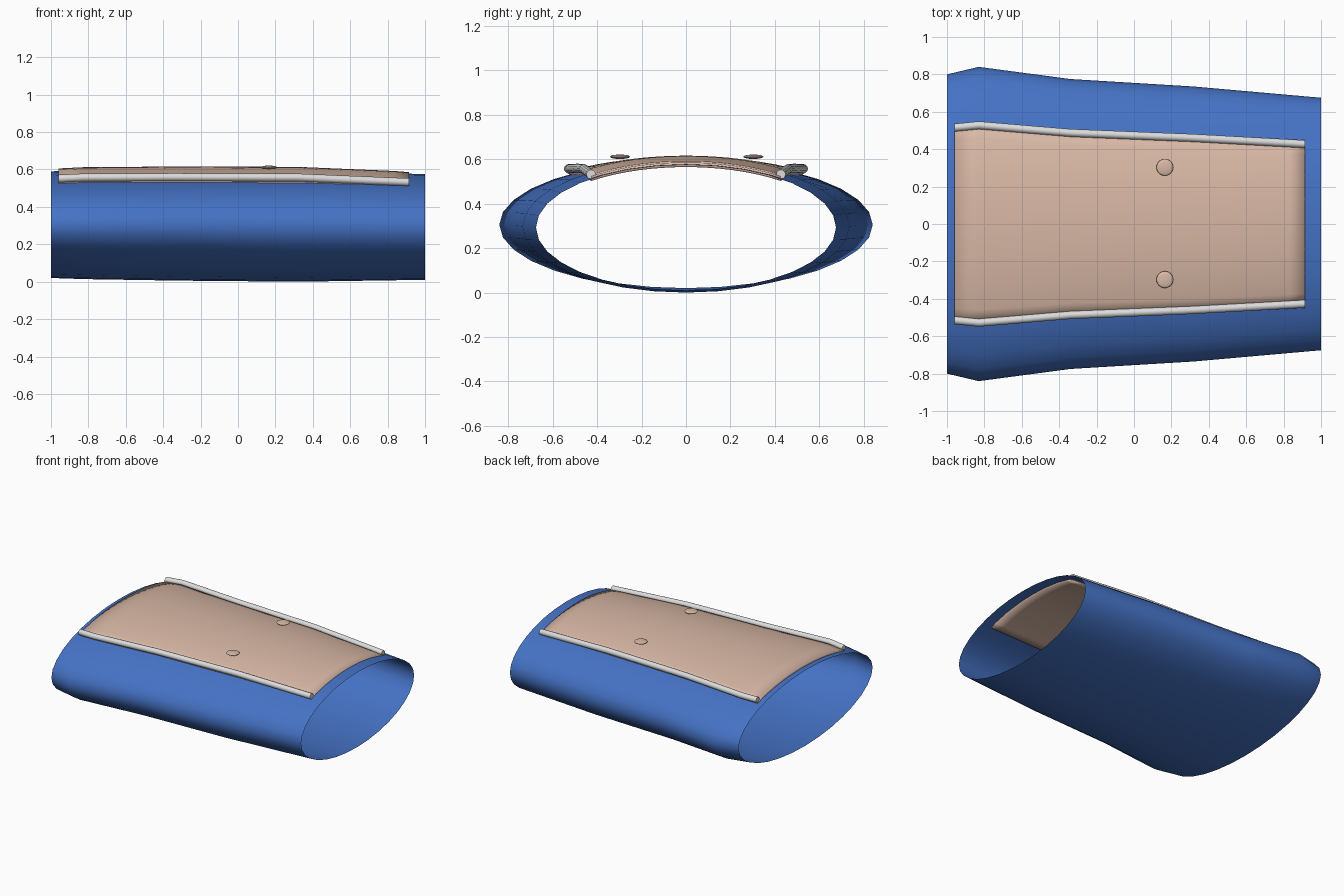
import bpy, bmesh, math
from mathutils import Vector

if "Cube" in bpy.data.objects:
    bpy.data.objects.remove(bpy.data.objects["Cube"])


def material(name, rgb):
    m = bpy.data.materials.new(name)
    m.diffuse_color = (*rgb, 1)
    m.use_nodes = True
    m.node_tree.nodes["Principled BSDF"].inputs["Base Color"].default_value = m.diffuse_color
    return m


BLUE = material("blue", (0.06, 0.17, 0.56))
TAN = material("tan", (0.69, 0.48, 0.38))
GREY = material("light grey", (0.72, 0.72, 0.72))

# Sleeve stations: x, half width, bottom z, top z
STATIONS = [(-1, 0.80, 0.02, 0.59), (-0.83, 0.84, 0.014, 0.596),
            (-0.34, 0.775, 0.006, 0.598), (0.32, 0.735, 0.0, 0.596),
            (1, 0.675, 0.01, 0.575)]


def section(x):
    """Half width, bottom and top of the sleeve at x."""
    for a, b in zip(STATIONS, STATIONS[1:]):
        if x <= b[0]:
            t = (x - a[0]) / (b[0] - a[0])
            return [p + (q - p) * t for p, q in zip(a[1:], b[1:])]


def top_z(x, y):
    """Height of the sleeve's upper surface."""
    w, lo, hi = section(x)
    return (lo + hi) / 2 + (hi - lo) / 2 * math.sqrt(1 - (y / w) ** 2)


def loft(name, rings, mat, caps=True):
    """Skin closed rings of points into a smooth tube."""
    bm = bmesh.new()
    rows = [[bm.verts.new(p) for p in ring] for ring in rings]
    n = len(rows[0])
    for a, b in zip(rows, rows[1:]):
        for i in range(n):
            j = (i + 1) % n
            bm.faces.new((a[i], a[j], b[j], b[i]))
    if caps:
        for row in (rows[0], rows[-1]):
            if n > 20:  # bridge the thin panel end as a strip
                for i in range(n // 2 - 1):
                    bm.faces.new((row[i], row[i + 1], row[n - 2 - i], row[n - 1 - i]))
            else:
                bm.faces.new(row)
    bmesh.ops.recalc_face_normals(bm, faces=bm.faces)
    for f in bm.faces:
        f.smooth = True
    me = bpy.data.meshes.new(name)
    bm.to_mesh(me)
    bm.free()
    ob = bpy.data.objects.new(name, me)
    bpy.context.collection.objects.link(ob)
    me.materials.append(mat)
    return ob


# Open sleeve, a single skin
SEG = 32
rings = []
for x, w, lo, hi in STATIONS:
    rings.append([(x, w * math.cos(k * math.tau / SEG),
                   (lo + hi) / 2 + (hi - lo) / 2 * math.sin(k * math.tau / SEG))
                  for k in range(SEG)])
loft("sleeve", rings, BLUE, caps=False)

# Curved panel set through the top of the sleeve: x, half width, rise
PANEL = [(-0.96, 0.515, 0.014), (-0.83, 0.525, 0.016), (-0.34, 0.485, 0.018),
         (0.32, 0.46, 0.018), (0.83, 0.43, 0.012), (0.915, 0.425, 0.008)]
COLS = 16
rings = []
for x, w, rise in PANEL:
    ys = [w * (2 * k / COLS - 1) for k in range(COLS + 1)]
    rings.append([(x, y, top_z(x, y) + rise) for y in ys] +
                 [(x, y, top_z(x, y) - 0.013) for y in reversed(ys)])
loft("panel", rings, TAN)

# Rails along both long edges of the panel
RAIL = [(-0.96, 0.515, 0.551), (-0.83, 0.528, 0.557), (-0.34, 0.487, 0.559),
        (0.32, 0.46, 0.557), (0.915, 0.427, 0.532)]
for side, label in ((-1, "front_rail"), (1, "back_rail")):
    rings = [[(x, side * y + 0.021 * math.cos(k * math.tau / 12),
               z + 0.021 * math.sin(k * math.tau / 12)) for k in range(12)]
             for x, y, z in RAIL]
    loft(label, rings, GREY)
    bpy.context.view_layer.objects.active = bpy.data.objects[label]
    bpy.data.objects[label].select_set(True)
    bpy.ops.object.shade_smooth_by_angle(angle=math.radians(40))
    bpy.data.objects[label].select_set(False)

# Two flat buttons
for y, label in ((-0.297, "front_button"), (0.303, "back_button")):
    bpy.ops.mesh.primitive_uv_sphere_add(segments=24, ring_count=12, radius=1,
                                         location=(0.165, y, 0.611))
    ob = bpy.context.object
    ob.name = label
    ob.scale = (0.045, 0.045, 0.01)
    ob.data.materials.append(TAN)
    bpy.ops.object.shade_smooth()
